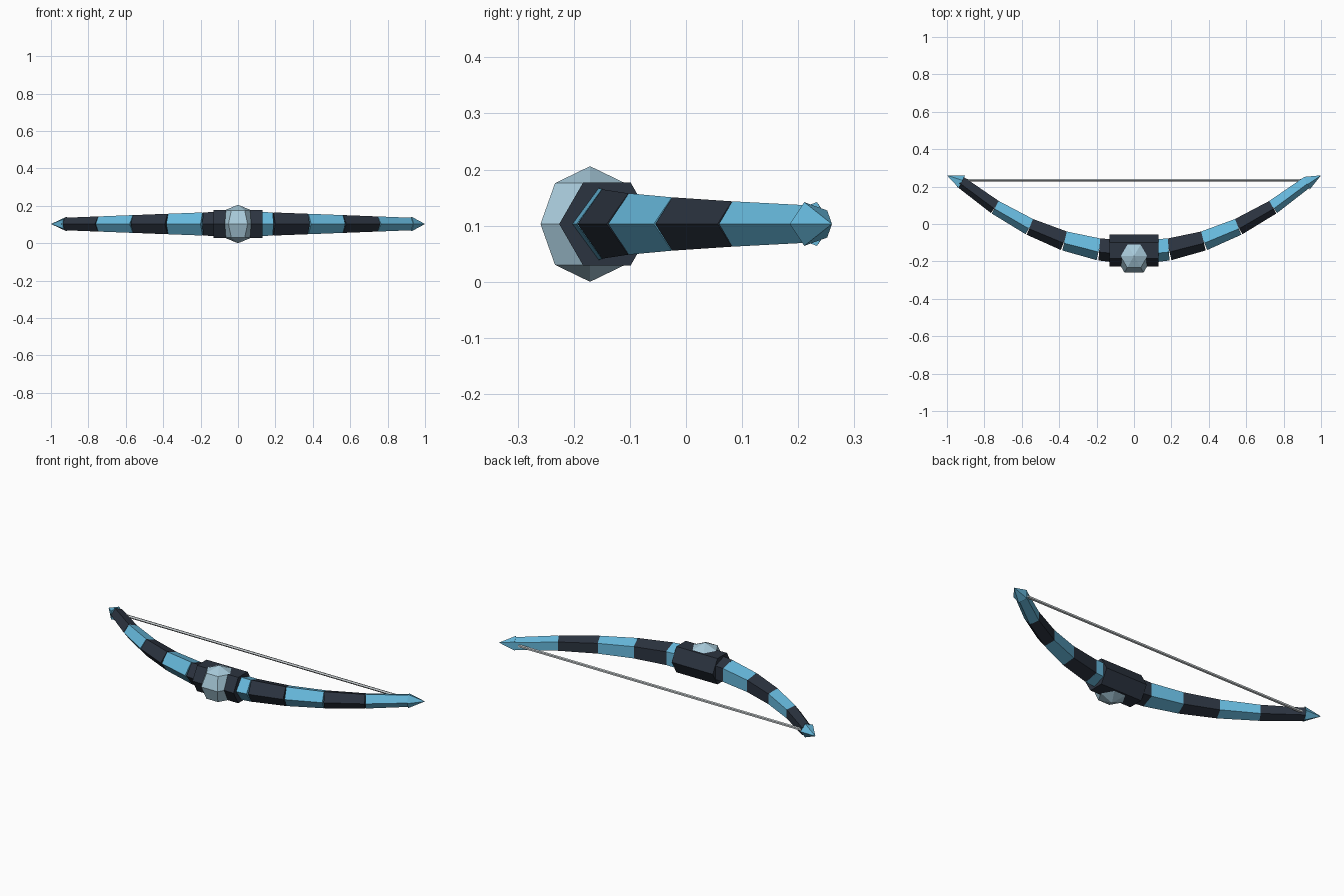
import bpy, bmesh, math
from mathutils import Vector

if "Cube" in bpy.data.objects:
    bpy.data.objects.remove(bpy.data.objects["Cube"])

ZC = 0.103  # height of the bow's mid plane


def material(name, rgb):
    m = bpy.data.materials.new(name)
    m.diffuse_color = (*rgb, 1)
    m.use_nodes = True
    m.node_tree.nodes["Principled BSDF"].inputs["Base Color"].default_value = m.diffuse_color
    return m


DARK = material("dark slate", (0.024, 0.033, 0.050))
BLUE = material("sky blue", (0.135, 0.485, 0.720))
GEM = material("pale ice", (0.390, 0.590, 0.700))
CORD = material("cord grey", (0.600, 0.640, 0.660))


def loft(name, rings, sides, mat, axis):
    """Skin round rings (centre, radius) along an axis, capped flat."""
    axis = Vector(axis).normalized()
    if abs(axis.z) > 0.9:
        u, v = Vector((1, 0, 0)), Vector((0, 1, 0))
    else:
        u, v = Vector((axis.y, -axis.x, 0)), Vector((0, 0, 1))
    bm = bmesh.new()
    loops = []
    for c, r in rings:
        angles = [2 * math.pi * i / sides for i in range(sides)]
        loops.append([bm.verts.new(Vector(c) + r * (u * math.cos(a) + v * math.sin(a)))
                      for a in angles])
    for a, b in zip(loops, loops[1:]):
        for i in range(sides):
            j = (i + 1) % sides
            bm.faces.new((a[i], a[j], b[j], b[i]))
    bm.faces.new(loops[0])
    bm.faces.new(loops[-1])
    # rings of zero size collapse to points
    bmesh.ops.remove_doubles(bm, verts=bm.verts, dist=1e-5)
    bmesh.ops.recalc_face_normals(bm, faces=bm.faces)
    me = bpy.data.meshes.new(name)
    bm.to_mesh(me)
    bm.free()
    me.materials.append(mat)
    ob = bpy.data.objects.new(name, me)
    bpy.context.collection.objects.link(ob)
    return ob


# Limb: ten straight tapered five-sided segments in alternating colours
def limb_ring(i):
    x = 0.185 * i
    return Vector((x, -0.145 + 0.435 * x * x, ZC)), 0.0725 - 0.0075 * abs(i)


for i in range(-5, 5):
    a, b = limb_ring(i), limb_ring(i + 1)
    loft(f"limb_segment_{i + 6}", [a, b], 5, DARK if i % 2 else BLUE, b[0] - a[0])

# Pointed tips
for s, side in ((-1, "left"), (1, "right")):
    base, apex = Vector((s * 0.922, 0.222, ZC)), Vector((s * 1.0, 0.26, ZC))
    loft(f"{side}_tip", [(base, 0.041), (apex, 0)], 5, BLUE, apex - base)

# Hexagonal grip
loft("grip", [((x, -0.141, ZC), 0.085) for x in (-0.13, 0.13)], 6, DARK, (1, 0, 0))

# Faceted gem on the front of the grip
loft("gem", [((0, -0.171, ZC - 0.103 * math.cos(t)), 0.102 * math.sin(t))
             for t in (k * math.pi / 4 for k in range(5))], 6, GEM, (0, 0, 1))

# Bowstring
loft("bowstring", [((x, 0.234, ZC), 0.008) for x in (-0.925, 0.925)], 5, CORD, (1, 0, 0))
